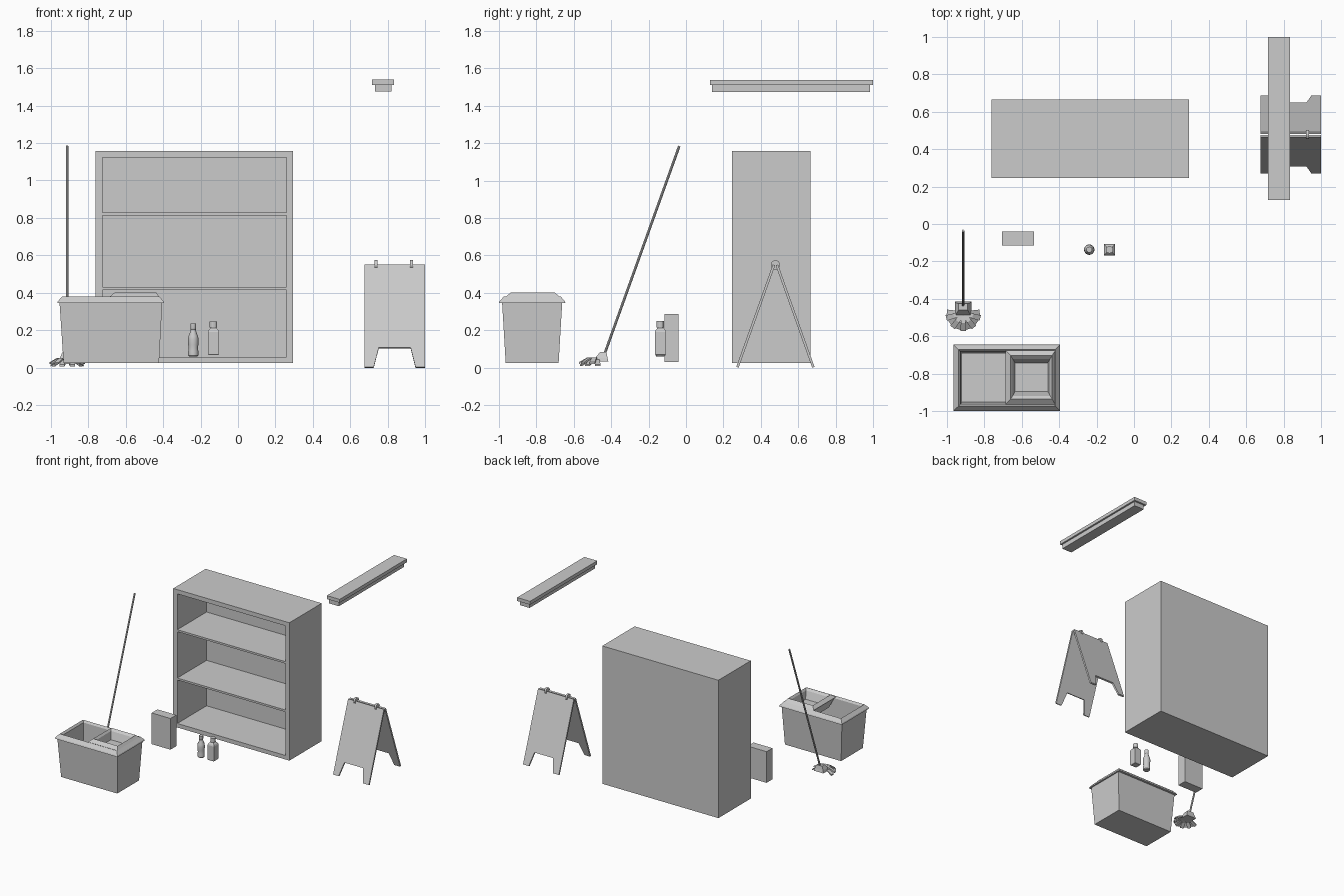
import bpy, bmesh
from math import pi, cos, sin, radians
from mathutils import Vector

if "Cube" in bpy.data.objects:
    bpy.data.objects.remove(bpy.data.objects["Cube"])


def finish(name, bm):
    bmesh.ops.recalc_face_normals(bm, faces=bm.faces)
    me = bpy.data.meshes.new(name)
    bm.to_mesh(me)
    bm.free()
    ob = bpy.data.objects.new(name, me)
    bpy.context.collection.objects.link(ob)
    return ob


def loft(name, rings):
    """Skin a list of equal-sized point rings and cap both ends."""
    bm = bmesh.new()
    vs = [[bm.verts.new(p) for p in r] for r in rings]
    n = len(vs[0])
    for a, b in zip(vs, vs[1:]):
        for i in range(n):
            j = (i + 1) % n
            bm.faces.new((a[i], a[j], b[j], b[i]))
    bm.faces.new(vs[0][::-1])
    bm.faces.new(vs[-1])
    return finish(name, bm)


def rect(x0, x1, y0, y1, z):
    return [(x0, y0, z), (x1, y0, z), (x1, y1, z), (x0, y1, z)]


def box(name, x0, x1, y0, y1, z0, z1):
    return loft(name, [rect(x0, x1, y0, y1, z0), rect(x0, x1, y0, y1, z1)])


def prism(name, pts, vec):
    return loft(name, [pts, [tuple(Vector(p) + Vector(vec)) for p in pts]])


def rod(name, a, b, r, n):
    a, b = Vector(a), Vector(b)
    q = (b - a).to_track_quat('Z', 'Y')
    ring = [q @ Vector((r * cos(2 * pi * i / n), r * sin(2 * pi * i / n), 0)) for i in range(n)]
    return loft(name, [[a + p for p in ring], [b + p for p in ring]])


def lathe(name, x, y, profile, n, turn=0):
    return loft(name, [[(x + r * cos(turn + 2 * pi * i / n), y + r * sin(turn + 2 * pi * i / n), z)
                        for i in range(n)] for r, z in profile])


# Shelving cabinet
X0, X1, Y0, Y1, Z0, Z1 = -0.76, 0.295, 0.245, 0.665, 0.025, 1.157
IX0, IX1, IY = -0.723, 0.258, 0.625
box("cabinet_left_side", X0, IX0, Y0, Y1, Z0, Z1)
box("cabinet_right_side", IX1, X1, Y0, Y1, Z0, Z1)
box("cabinet_back", IX0, IX1, IY, Y1, Z0, Z1)
for name, a, b in (("cabinet_bottom", Z0, 0.058), ("lower_shelf", 0.415, 0.431),
                   ("upper_shelf", 0.812, 0.828), ("cabinet_top", 1.122, Z1)):
    box(name, IX0, IX1, Y0, IY, a, b)

# Ceiling lamp
box("lamp_housing", 0.717, 0.834, 0.128, 1.0, 1.51, 1.538)
box("lamp_tube_cover", 0.732, 0.82, 0.138, 0.985, 1.474, 1.51)

# Folding floor sign
outline = [(0.675, 0), (0.725, 0), (0.752, 0.19), (0.922, 0.19), (0.948, 0), (1.0, 0),
           (0.97 + 0.03, 1), (0.675, 1)]
for name, s in (("sign_front_panel", -1), ("sign_back_panel", 1)):
    foot, top = Vector((0, 0.478 + s * 0.209, 0.004)), Vector((0, 0.478 + s * 0.014, 0.551))
    pts = []
    for x, t in outline:
        p = foot.lerp(top, t)
        pts.append((x, p.y, p.z))
    prism(name, pts, (0, -s * 0.0125, -0.0045))
for i, x in enumerate((0.738, 0.928)):
    rod(f"sign_hinge_{i + 1}", (x - 0.008, 0.478, 0.549), (x + 0.008, 0.478, 0.549), 0.025, 16)

# Mop: pole, clamp and fanned strands
rod("mop_pole", (-0.913, -0.44, 0.06), (-0.913, -0.036, 1.184), 0.007, 8)
loft("mop_clamp", [rect(-0.957, -0.869, -0.5, -0.415, 0.032),
                   rect(-0.952, -0.874, -0.485, -0.42, 0.052),
                   rect(-0.938, -0.888, -0.46, -0.425, 0.082)])
for i in range(11):
    ang = radians(176 + i * 18.8)
    d, w = Vector((cos(ang), sin(ang), 0)), Vector((-sin(ang), cos(ang), 0))
    length = 0.088 + 0.006 * (i % 2)
    dz = 0.012 * (i % 2)
    rings = []
    for t, z, hw in ((0.1, 0.045, 0.01), (0.55, 0.036 + dz, 0.013), (1.0, 0.012 + dz, 0.015)):
        c = Vector((-0.912, -0.478, z)) + d * length * t
        up = Vector((0, 0, 0.005))
        rings.append([c - w * hw - up, c + w * hw - up, c + w * hw + up, c - w * hw + up])
    loft(f"mop_strand_{i + 1}", rings)

# Bucket with rim, open inside
loft("bucket", [rect(-0.932, -0.422, -0.964, -0.681, 0.025),
                rect(-0.953, -0.405, -0.983, -0.662, 0.345),
                rect(-0.965, -0.395, -1.0, -0.644, 0.345),
                rect(-0.962, -0.398, -0.996, -0.648, 0.355),
                rect(-0.938, -0.42, -0.973, -0.671, 0.381),
                rect(-0.926, -0.432, -0.962, -0.682, 0.365),
                rect(-0.918, -0.438, -0.952, -0.692, 0.045)])

# Wringer tray sitting in the bucket
loft("wringer", [rect(-0.655, -0.45, -0.92, -0.72, 0.30),
                 rect(-0.672, -0.436, -0.957, -0.685, 0.36),
                 rect(-0.687, -0.42, -0.965, -0.675, 0.378),
                 rect(-0.66, -0.437, -0.936, -0.702, 0.401),
                 rect(-0.648, -0.448, -0.918, -0.72, 0.385),
                 rect(-0.635, -0.46, -0.895, -0.742, 0.325)])

# Carton
box("carton", -0.705, -0.533, -0.115, -0.039, 0.031, 0.287)

# Round bottle with a waist
round_bottle = lathe("round_bottle", -0.239, -0.137, [
    (0.022, 0.06), (0.027, 0.066), (0.027, 0.088), (0.025, 0.105), (0.027, 0.122), (0.028, 0.15),
    (0.026, 0.168), (0.017, 0.188), (0.014, 0.205), (0.015, 0.207), (0.016, 0.21),
    (0.016, 0.235)], 16)

# Square bottle with a cap
k = 2 ** 0.5
lathe("square_bottle", -0.131, -0.137, [
    (0.026 * k, 0.067), (0.03 * k, 0.073), (0.03 * k, 0.19), (0.026 * k, 0.2),
    (0.015 * k, 0.212), (0.015 * k, 0.215)], 4, pi / 4)
lathe("square_bottle_cap", -0.131, -0.137, [(0.02, 0.215), (0.02, 0.248)], 12)

bpy.ops.object.select_all(action='DESELECT')
round_bottle.select_set(True)
bpy.context.view_layer.objects.active = round_bottle
bpy.ops.object.shade_smooth_by_angle()
